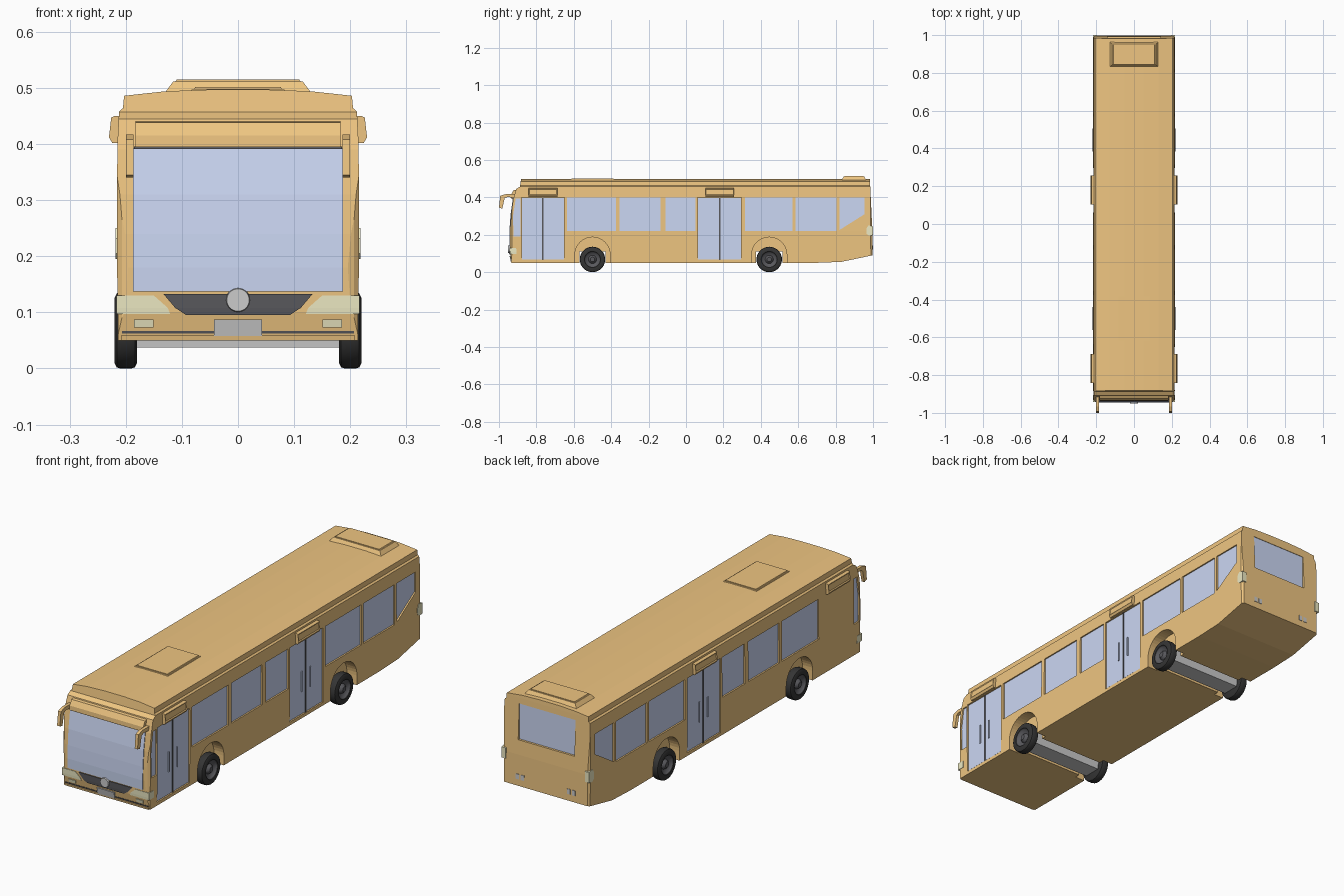
import bpy, bmesh, math
from mathutils import Matrix

if "Cube" in bpy.data.objects:
    bpy.data.objects.remove(bpy.data.objects["Cube"])


def material(name, rgb):
    m = bpy.data.materials.new(name)
    m.diffuse_color = (*rgb, 1)
    m.use_nodes = True
    m.node_tree.nodes["Principled BSDF"].inputs["Base Color"].default_value = m.diffuse_color
    return m


ORANGE = material("orange_paint", (0.86, 0.56, 0.22))
GLASS = material("blue_glass", (0.60, 0.68, 0.90))
BLACK = material("black_rubber", (0.035, 0.035, 0.035))
LAMP = material("lamp_cream", (0.85, 0.82, 0.55))
DARK = material("dark_trim", (0.1, 0.1, 0.11))
GREY = None


def prism(bm, pts, a, b, axis):
    """Extrude a 2D outline along an axis from a to b."""
    place = {"x": lambda p, t: (t, p[0], p[1]),
             "y": lambda p, t: (p[0], t, p[1]),
             "z": lambda p, t: (p[0], p[1], t)}[axis]
    lo, hi = ([bm.verts.new(place(p, t)) for p in pts] for t in (a, b))
    n = len(pts)
    faces = [bm.faces.new(lo), bm.faces.new(hi)]
    faces += [bm.faces.new((lo[i], lo[(i + 1) % n], hi[(i + 1) % n], hi[i])) for i in range(n)]
    bmesh.ops.recalc_face_normals(bm, faces=faces)
    return faces[1]


def finish(bm, name, mat, smooth=False):
    bmesh.ops.recalc_face_normals(bm, faces=bm.faces[:])
    me = bpy.data.meshes.new(name)
    bm.to_mesh(me)
    bm.free()
    if mat:
        me.materials.append(mat)
    ob = bpy.data.objects.new(name, me)
    bpy.context.collection.objects.link(ob)
    if smooth:
        bpy.ops.object.select_all(action="DESELECT")
        ob.select_set(True)
        bpy.context.view_layer.objects.active = ob
        bpy.ops.object.shade_smooth_by_angle(angle=math.radians(35))
    return ob


def solid(name, pts, a, b, axis, mat):
    bm = bmesh.new()
    prism(bm, pts, a, b, axis)
    return finish(bm, name, mat)


def rect(a0, a1, b0, b1):
    return [(a0, b0), (a1, b0), (a1, b1), (a0, b1)]


def boolean(ob, cutter, op):
    cutter.hide_render = True
    mod = ob.modifiers.new("cut", "BOOLEAN")
    mod.object, mod.operation, mod.solver = cutter, op, "EXACT"
    bpy.context.view_layer.objects.active = ob
    bpy.ops.object.modifier_apply(modifier=mod.name)
    bpy.data.objects.remove(cutter)


# Nose outline as (y, z), reused by every part lying on the front
NOSE = [(-0.93, 0.05), (-0.94, 0.10), (-0.942, 0.18), (-0.94, 0.24), (-0.935, 0.31),
        (-0.924, 0.39), (-0.908, 0.445), (-0.888, 0.457), (-0.88, 0.51)]


def nose_y(z):
    for (y0, z0), (y1, z1) in zip(NOSE, NOSE[1:]):
        if z <= z1:
            return y0 + (y1 - y0) * (z - z0) / (z1 - z0)
    return NOSE[-1][0]


def nose_panel(name, rows, mat, out=0.003, depth=0.012):
    """Plate following the nose; rows are (z, x0, x1)."""
    bm = bmesh.new()
    rings = []
    for z, x0, x1 in rows:
        y = nose_y(z) - out
        rings.append([bm.verts.new(c) for c in ((x0, y, z), (x1, y, z),
                                                (x1, y + depth, z), (x0, y + depth, z))])
    for a, b in zip(rings, rings[1:]):
        for i in range(4):
            bm.faces.new((a[i], a[(i + 1) % 4], b[(i + 1) % 4], b[i]))
    bm.faces.new(rings[0])
    bm.faces.new(rings[-1])
    return finish(bm, name, mat)


# Body shell: side outline, cross-section and plan intersected
side = NOSE + [(0.982, 0.51), (0.984, 0.48), (0.996, 0.23), (0.997, 0.09), (0.83, 0.055), (0.70, 0.05)]
body = solid("body", side, -0.3, 0.3, "x", ORANGE)
half = [(0.213, 0.0), (0.216, 0.22), (0.215, 0.40), (0.212, 0.458), (0.205, 0.464),
        (0.203, 0.486), (0.13, 0.494), (0.05, 0.497)]
boolean(body, solid("section", half + [(-x, z) for x, z in half[::-1]], -1.2, 1.2, "y", ORANGE), "INTERSECT")
plan = [(0.18, -1.1), (0.19, -0.944), (0.207, -0.938), (0.25, -0.90), (0.25, 0.95),
        (0.207, 0.996), (0.18, 1.1)]
boolean(body, solid("plan", plan + [(-x, y) for x, y in plan[::-1]], -0.1, 1.0, "z", ORANGE), "INTERSECT")

# Side openings
WHEEL_Y = (-0.50, 0.445)
windows = [rect(a, b, 0.22, 0.40) for a, b in
           ((-0.635, -0.375), (-0.355, -0.135), (-0.11, 0.05), (0.315, 0.57), (0.585, 0.805))]
windows.append([(0.82, 0.225), (0.955, 0.31), (0.955, 0.40), (0.82, 0.40)])
quarter = [(-0.922, 0.19), (-0.885, 0.19), (-0.885, 0.395), (-0.91, 0.395), (-0.925, 0.30)]
DOORS = {1: ((-0.88, -0.65), (0.062, 0.297)), -1: ((0.062, 0.297),)}
bm = bmesh.new()
for s in (1, -1):
    for pts in windows + [quarter] + [rect(a, b, 0.065, 0.40) for a, b in DOORS[s]]:
        prism(bm, pts, s * 0.206, s * 0.3, "x")
    for y in WHEEL_Y:
        arch = [(y + 0.094 * math.cos(math.pi * i / 20), 0.093 + 0.094 * math.sin(math.pi * i / 20))
                for i in range(21)]
        prism(bm, [(y + 0.094, 0.0)] + arch + [(y - 0.094, 0.0)], s * 0.165, s * 0.3, "x")
prism(bm, rect(-0.14, 0.14, 0.295, 0.455), 0.979, 1.1, "y")
boolean(body, finish(bm, "openings", None), "DIFFERENCE")
bm = bmesh.new()
for y in WHEEL_Y:
    prism(bm, rect(y - 0.07, y + 0.07, 0.0, 0.11), -0.19, 0.19, "x")
boolean(body, finish(bm, "axle_channels", None), "DIFFERENCE")

# Side glazing, doors, door posts and handles
bm_glass, bm_door, bm_post, bm_handle = (bmesh.new() for _ in range(4))
for s in (1, -1):
    for pts in windows + [quarter]:
        prism(bm_glass, pts, s * 0.200, s * 0.209, "x")
    for a, b in DOORS[s]:
        m = (a + b) / 2
        for y0, y1, hy in ((a + 0.003, m - 0.004, m - 0.03), (m + 0.004, b - 0.003, m + 0.03)):
            prism(bm_door, rect(y0, y1, 0.068, 0.397), s * 0.200, s * 0.211, "x")
            prism(bm_handle, rect(hy - 0.003, hy + 0.003, 0.17, 0.26), s * 0.210, s * 0.215, "x")
        prism(bm_post, rect(m - 0.004, m + 0.004, 0.065, 0.40), s * 0.200, s * 0.213, "x")
finish(bm_glass, "side_windows", GLASS)
finish(bm_door, "door_leaves", GLASS)
finish(bm_post, "door_seals", DARK)
finish(bm_handle, "door_handles", GLASS)
bm = bmesh.new()
prism(bm, rect(-0.14, 0.14, 0.295, 0.455), 0.97, 0.983, "y")
finish(bm, "rear_window", GLASS)

# Header boxes above the door positions
bm = bmesh.new()
for s in (1, -1):
    for y in (-0.765, 0.18):
        outline = [(s * x, z) for x, z in ((0.205, 0.402), (0.224, 0.402), (0.230, 0.412),
                                           (0.226, 0.447), (0.220, 0.450), (0.205, 0.450))]
        prism(bm, outline, y - 0.077, y + 0.077, "y")
bm.normal_update()
outer = [f for f in bm.faces if abs(f.normal.x) > 0.9 and abs(f.calc_center_median().x) > 0.226]
bmesh.ops.inset_individual(bm, faces=outer, thickness=0.006, depth=-0.003)
finish(bm, "header_boxes", ORANGE)

# Front: windscreen, visor, grille, disc, plate and bumper groove
nose_panel("windscreen", [(z, -0.187, 0.187) for z in (0.137, 0.18, 0.24, 0.31, 0.393)], GLASS)
solid("front_visor", [(-0.88, 0.395), (-0.936, 0.395), (-0.935, 0.415), (-0.922, 0.438), (-0.88, 0.446)],
      -0.183, 0.183, "x", ORANGE)
nose_panel("visor_shadow_strip", [(0.391, -0.185, 0.185), (0.396, -0.185, 0.185)], DARK, 0.006)
nose_panel("grille", [(0.095, -0.092, 0.092), (0.108, -0.112, 0.112), (0.133, -0.133, 0.133)], DARK, 0.004)
bm = bmesh.new()
bmesh.ops.create_cone(bm, cap_ends=True, segments=32, radius1=0.022, radius2=0.020, depth=0.012,
                      matrix=Matrix.Translation((0, -0.945, 0.122)) @ Matrix.Rotation(math.pi / 2, 4, "X"))
finish(bm, "front_disc", GREY, True)
nose_panel("front_plate", [(0.058, -0.043, 0.043), (0.087, -0.043, 0.043)], GREY, 0.006)
nose_panel("bumper_groove", [(0.062, -0.207, 0.207), (0.067, -0.207, 0.207)], DARK, 0.002)
nose_panel("bumper_lip", [(0.050, -0.208, 0.208), (0.060, -0.208, 0.208)], ORANGE, 0.004)

# Lamps and mirrors, one per side
for s, tag in ((1, "right"), (-1, "left")):
    nose_panel("headlight_" + tag, [(0.097, s * 0.121, s * 0.216), (0.108, s * 0.125, s * 0.2165),
                                    (0.130, s * 0.150, s * 0.2165)], LAMP, 0.002, 0.035)
    nose_panel("fog_lamp_" + tag, [(0.073, s * 0.151, s * 0.185), (0.087, s * 0.151, s * 0.185)], LAMP)
    solid("tail_light_" + tag, [(0.966, 0.205), (0.978, 0.195), (1.0, 0.198), (1.0, 0.245),
                                (0.975, 0.25), (0.964, 0.232)], s * 0.197, s * 0.218, "x", LAMP)
    for i, x in enumerate((0.115, 0.14)):
        solid("rear_reflector_%s_%d" % (tag, i), rect(s * x - 0.008, s * x + 0.008, 0.12, 0.143),
              0.985, 0.999, "y", GREY)
    solid("mirror_" + tag, [(-0.895, 0.395), (-0.895, 0.417), (-0.965, 0.417), (-0.993, 0.408),
                            (-1.0, 0.345), (-0.982, 0.340), (-0.970, 0.395), (-0.955, 0.402)],
          s * 0.186, s * 0.200, "x", ORANGE)

# Roof pod and roof hatch, tapered frustums
for name, y0, y1, hx, z0, z1, t in (("roof_pod", 0.828, 0.968, 0.135, 0.485, 0.515, 0.022),
                                    ("roof_hatch", -0.62, -0.38, 0.086, 0.490, 0.502, 0.006)):
    bm = bmesh.new()
    top = prism(bm, rect(-hx, hx, y0, y1), z0, z1, "z")
    for v in top.verts:
        v.co.x -= math.copysign(t, v.co.x)
        v.co.y += t * 0.7 if v.co.y < (y0 + y1) / 2 else -t * 0.7
    bmesh.ops.bevel(bm, geom=list(top.edges), offset=0.004, segments=2, affect="EDGES")
    finish(bm, name, ORANGE)


def lathe(name, profile, x, y, s, mat):
    """Spin an (x offset, radius) profile about the wheel axle."""
    bm = bmesh.new()
    vs = [bm.verts.new((x + s * px, y, 0.068 + r)) for px, r in profile]
    es = [bm.edges.new(p) for p in zip(vs, vs[1:])]
    bmesh.ops.spin(bm, geom=vs + es, cent=(x, y, 0.068), axis=(1, 0, 0), angle=2 * math.pi, steps=36)
    bmesh.ops.remove_doubles(bm, verts=bm.verts[:], dist=1e-5)
    return finish(bm, name, mat, True)


# Wheels and axles
tyre = [(-0.02, 0.0), (-0.02, 0.058), (-0.016, 0.066), (-0.010, 0.068), (0.010, 0.068), (0.016, 0.066),
        (0.020, 0.058), (0.020, 0.043), (0.017, 0.040)]
rim = [(0.017, 0.041), (0.010, 0.036), (0.005, 0.022), (0.012, 0.018), (0.018, 0.012), (0.018, 0.0)]
for y, tag in zip(WHEEL_Y, ("front", "rear")):
    for s, sd in ((1, "right"), (-1, "left")):
        lathe("tyre_%s_%s" % (tag, sd), tyre, s * 0.2, y, s, BLACK)
        lathe("rim_%s_%s" % (tag, sd), rim, s * 0.2, y, s, DARK)
    solid("axle_" + tag, [(y - 0.04, 0.037), (y + 0.04, 0.037), (y + 0.045, 0.095), (y - 0.045, 0.095)],
          -0.182, 0.182, "x", GREY)
